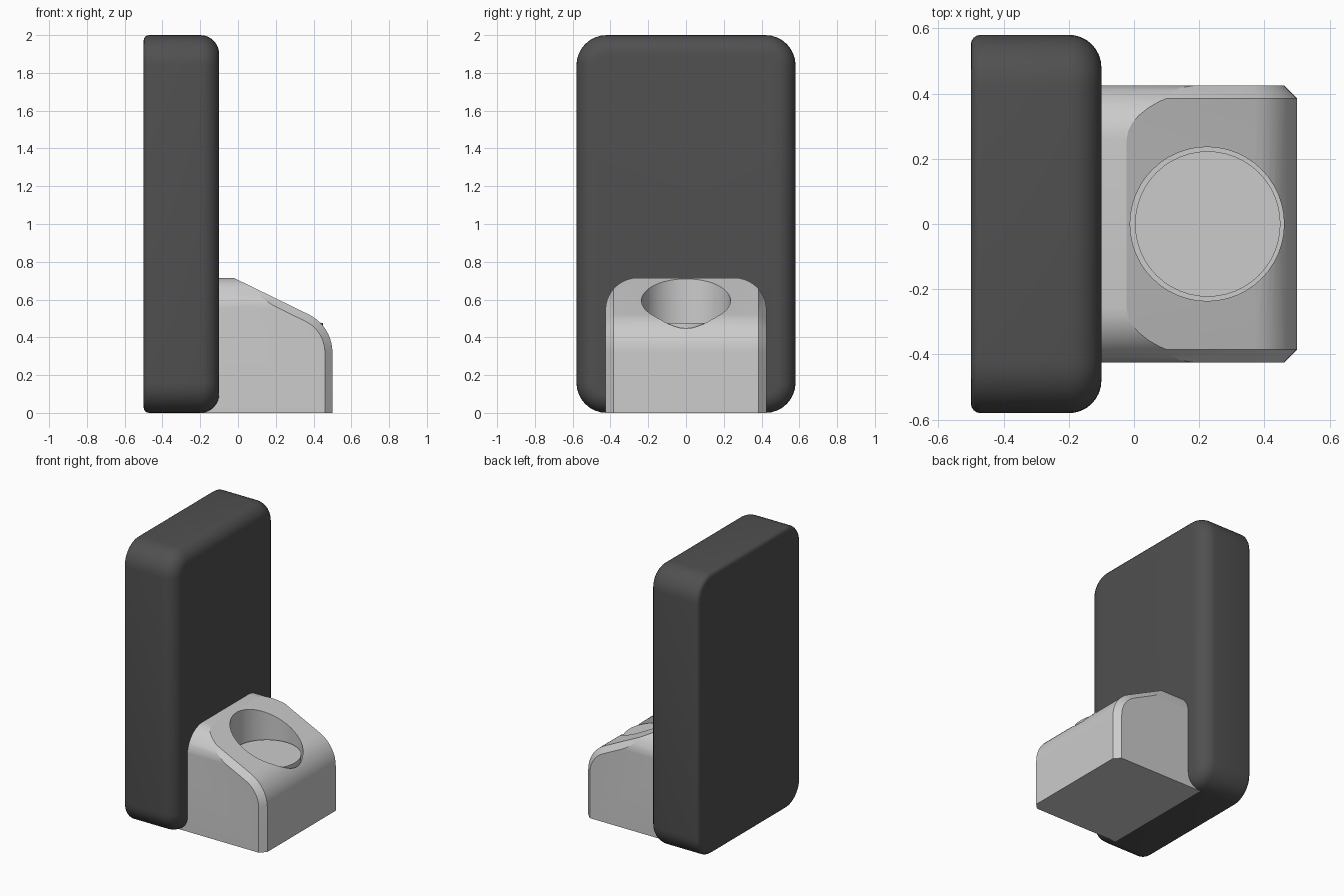
import bpy, bmesh
from math import sin, cos, tan, pi, radians

if "Cube" in bpy.data.objects:
    bpy.data.objects.remove(bpy.data.objects["Cube"])


def finish(name, bm):
    bmesh.ops.recalc_face_normals(bm, faces=bm.faces[:])
    mesh = bpy.data.meshes.new(name)
    bm.to_mesh(mesh)
    bm.free()
    ob = bpy.data.objects.new(name, mesh)
    bpy.context.collection.objects.link(ob)
    return ob


def loft(name, rings):
    """Join equal-length rings of points and cap both ends."""
    bm = bmesh.new()
    loops = [[bm.verts.new(p) for p in ring] for ring in rings]
    n = len(loops[0])
    for a, b in zip(loops, loops[1:]):
        for i in range(n):
            j = (i + 1) % n
            bm.faces.new((a[i], a[j], b[j], b[i]))
    bm.faces.new(loops[0])
    bm.faces.new(loops[-1])
    return finish(name, bm)


def cylinder(name, x, radius, z0, z1, segments=48):
    ring = [(x + radius * cos(2 * pi * i / segments),
             radius * sin(2 * pi * i / segments)) for i in range(segments)]
    return loft(name, [[(px, py, z) for px, py in ring] for z in (z0, z1)])


def activate(ob):
    bpy.ops.object.select_all(action='DESELECT')
    ob.select_set(True)
    bpy.context.view_layer.objects.active = ob


def smooth(ob, angle=30):
    activate(ob)
    bpy.ops.object.shade_smooth_by_angle(angle=radians(angle))


def boolean(ob, cutter, operation):
    mod = ob.modifiers.new("cut", 'BOOLEAN')
    mod.operation = operation
    mod.solver = 'EXACT'
    mod.object = cutter
    cutter.hide_render = True
    activate(ob)
    bpy.ops.object.modifier_apply(modifier=mod.name)
    bpy.data.objects.remove(cutter)


# Upright plate: rounded rectangle, large front fillet, small back fillet
def plate_ring(x, inset, r=0.16, steps=8):
    ring = []
    for k, (sy, sz) in enumerate(((1, 1), (-1, 1), (-1, -1), (1, -1))):
        cy, cz = sy * (0.58 - r), 1 + sz * (1 - r)
        for i in range(steps + 1):
            a = pi / 2 * (k + i / steps)
            ring.append((x, cy + (r - inset) * cos(a), cz + (r - inset) * sin(a)))
    return ring


def fillet(x, r, direction, steps):
    return [(x - direction * r * (1 - sin(a)), r * (1 - cos(a)))
            for a in (pi / 2 * i / steps for i in range(steps + 1))]


sections = fillet(-0.5, 0.03, -1, 4)[::-1] + fillet(-0.1, 0.1, 1, 8)
plate = loft("back_plate", [plate_ring(x, d) for x, d in sections])
smooth(plate)
dark = bpy.data.materials.new("dark_plastic")
dark.diffuse_color = (0.08, 0.08, 0.08, 1)
dark.use_nodes = True
dark.node_tree.nodes["Principled BSDF"].inputs["Base Color"].default_value = dark.diffuse_color
plate.data.materials.append(dark)


# Dock block: sloping side profile with chamfered sides
def dock_ring(y, d, steps=10):
    turn, r = radians(64), 0.224
    pts = [(-0.2, 0), (0.5 - d, 0)]
    for i in range(steps + 1):
        a = turn * i / steps
        pts.append((0.276 + (r - d) * cos(a), 0.32 + (r - d) * sin(a)))
    ax, az = pts[-1]
    pts.append((-0.2, az + (ax + 0.2) / tan(turn)))
    return [(x, y, z) for x, z in pts]


dock = loft("dock_block", [dock_ring(y, d) for y, d in
                           ((-0.425, 0.04), (-0.385, 0), (0.385, 0), (0.425, 0.04))])

# Round the upper shoulders and level the top
arc = [(0.256 + 0.17 * cos(pi / 2 * i / 10), 0.545 + 0.17 * sin(pi / 2 * i / 10))
       for i in range(11)]
half = [(0.426, -0.1)] + arc
outline = half + [(-y, z) for y, z in reversed(half)]
shoulders = loft("shoulder_cutter", [[(x, y, z) for y, z in outline] for x in (-0.3, 0.6)])
boolean(dock, shoulders, 'INTERSECT')

# Round well with a puck sitting in it
boolean(dock, cylinder("well_cutter", 0.224, 0.236, 0.40, 0.9), 'DIFFERENCE')
smooth(dock, 25)
smooth(cylinder("well_puck", 0.226, 0.223, 0.39, 0.475))
